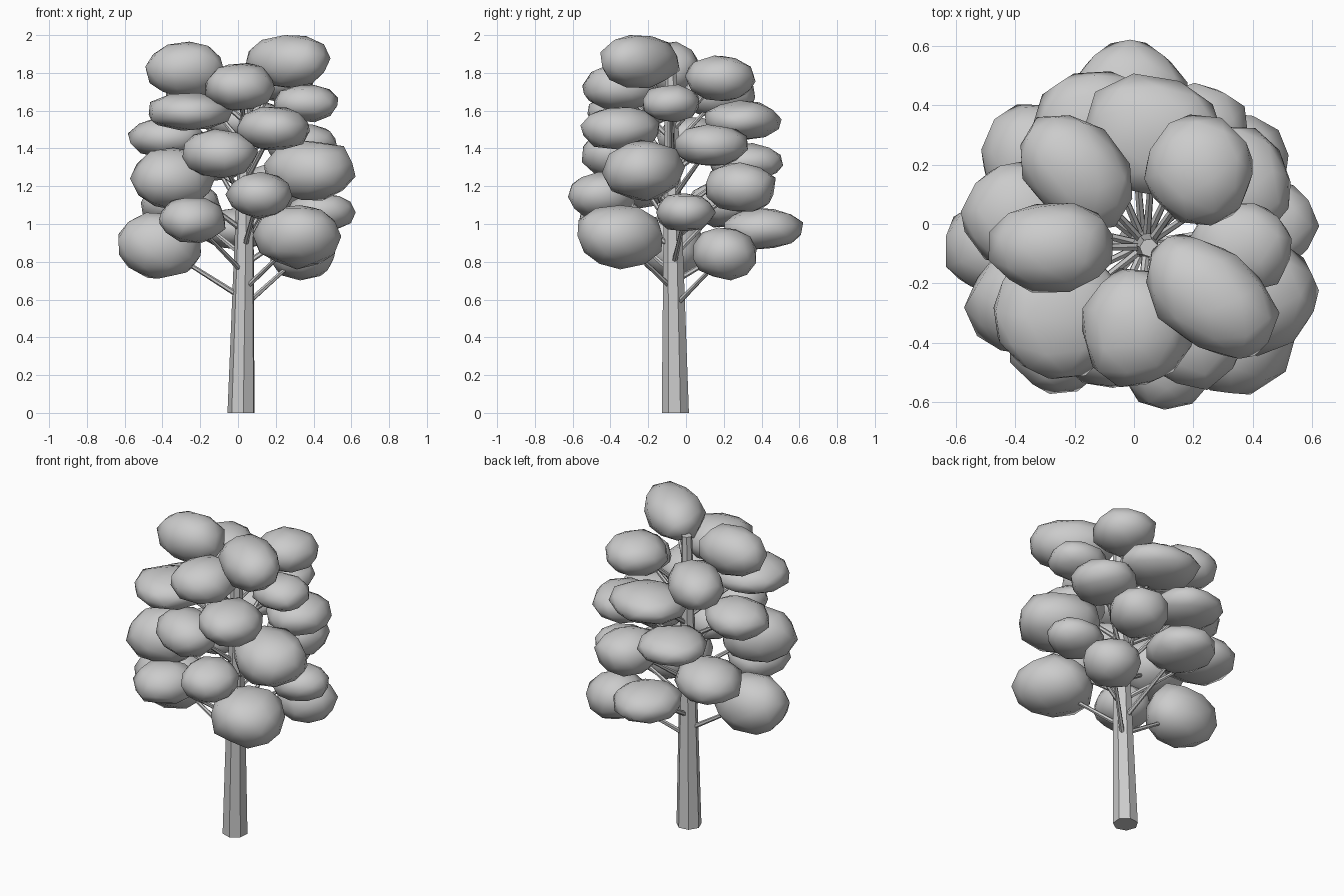
import bpy, bmesh, math, random
from mathutils import Vector, Matrix

if "Cube" in bpy.data.objects:
    bpy.data.objects.remove(bpy.data.objects["Cube"])

random.seed(7)
BASE, TOP = Vector((0.018, -0.055, 0)), Vector((0.05, -0.08, 1.83))


def make_object(name, bm, smooth):
    for f in bm.faces:
        f.smooth = smooth
    me = bpy.data.meshes.new(name)
    bm.to_mesh(me)
    bm.free()
    ob = bpy.data.objects.new(name, me)
    bpy.context.collection.objects.link(ob)
    return ob


def tapered(name, p, q, r1, r2, sides, level=False):
    """Tapered rod from p to q; level keeps the end caps horizontal."""
    bm = bmesh.new()
    rot = Matrix() if level else (q - p).to_track_quat('Z', 'Y').to_matrix().to_4x4()
    rings = []
    for c, r in ((p, r1), (q, r2)):
        ring = []
        for k in range(sides):
            a = 2 * math.pi * (k + 0.4) / sides
            ring.append(bm.verts.new(c + rot @ Vector((r * math.cos(a), r * math.sin(a), 0))))
        rings.append(ring)
    lo, hi = rings
    for k in range(sides):
        n = (k + 1) % sides
        bm.faces.new((lo[k], lo[n], hi[n], hi[k]))
    bm.faces.new(lo[::-1])
    bm.faces.new(hi)
    return make_object(name, bm, False)


def leaf_clump(name, centre, angle, size):
    """Lumpy low-poly ball, stretched away from the trunk."""
    bm = bmesh.new()
    bmesh.ops.create_icosphere(bm, subdivisions=2, radius=1)
    spin = Matrix.Rotation(random.uniform(0, 6.28), 4, 'Z') @ Matrix.Rotation(random.uniform(0, 6.28), 4, 'X')
    bmesh.ops.transform(bm, matrix=spin, verts=bm.verts)
    for v in bm.verts:
        v.co *= random.uniform(0.94, 1.05)
    # fit to the wanted half sizes: radial, sideways, vertical
    for i in range(3):
        lo = min(v.co[i] for v in bm.verts)
        hi = max(v.co[i] for v in bm.verts)
        for v in bm.verts:
            t = (v.co[i] - lo) / (hi - lo) * 2 - 1
            v.co[i] = math.copysign(abs(t) ** 0.95, t) * size[i]
    bmesh.ops.transform(bm, matrix=Matrix.Translation(centre) @ Matrix.Rotation(angle, 4, 'Z'), verts=bm.verts)
    return make_object(name, bm, True)


# Trunk
tapered("trunk", BASE, TOP, 0.074, 0.031, 7, level=True)

# Clumps spiral down the trunk: x, y, radial, sideways and vertical half size
clumps = [
    (.255, -.245, .25, .165, .14), (-.28, -.08, .21, .15, .15),
    (.225, .18, .185, .18, .12), (.01, -.355, .20, .19, .125),
    (-.19, .18, .225, .16, .125), (.36, -.08, .17, .15, .10),
    (-.25, -.30, .22, .22, .10), (.07, .30, .20, .24, .105),
    (.19, -.35, .21, .19, .115), (-.38, .03, .20, .18, .11),
    (.34, .13, .19, .19, .11), (-.10, -.37, .18, .20, .13),
    (-.13, .32, .20, .20, .10), (.375, -.22, .24, .20, .16),
    (-.345, -.25, .22, .18, .165), (.20, .28, .19, .17, .13),
    (.11, -.445, .175, .17, .125), (-.31, .20, .22, .19, .125),
    (.44, .0, .18, .155, .10), (-.24, -.39, .18, .165, .12),
    (-.01, .41, .21, .195, .11), (.32, -.355, .235, .21, .17),
    (-.415, -.075, .22, .17, .175), (.34, .21, .18, .17, .14),
]
for i, (x, y, *size) in enumerate(clumps):
    c = Vector((x, y, 1.86 - 0.0443 * i))
    root = BASE.lerp(TOP, (c.z - 0.28) / TOP.z)
    angle = math.atan2(y - root.y, x - root.x)
    leaf_clump(f"leaf_clump_{i + 1}", c, angle, size)
    # Branch rising from the trunk into the clump
    tapered(f"branch_{i + 1}", root, c, 0.015, 0.009, 6)
